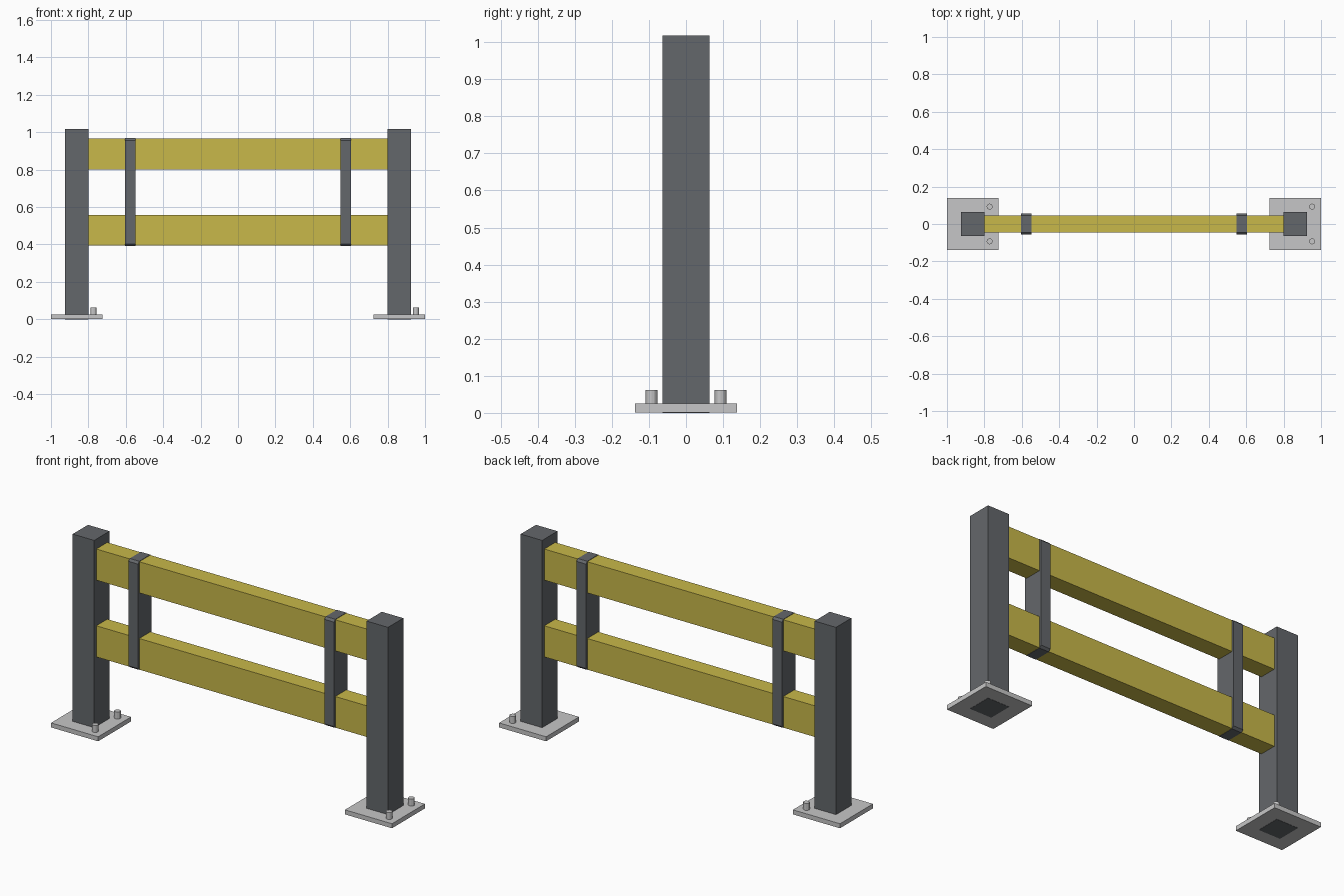
import bpy
import bmesh
from mathutils import Matrix

cube = bpy.data.objects.get("Cube")
if cube:
    bpy.data.objects.remove(cube, do_unlink=True)


def material(name, rgb):
    mat = bpy.data.materials.new(name)
    mat.use_nodes = True
    color = (*rgb, 1.0)
    mat.diffuse_color = color
    mat.node_tree.nodes["Principled BSDF"].inputs["Base Color"].default_value = color
    return mat


def finish(name, bm, mat):
    mesh = bpy.data.meshes.new(name)
    bm.to_mesh(mesh)
    bm.free()
    mesh.materials.append(mat)
    obj = bpy.data.objects.new(name, mesh)
    bpy.context.collection.objects.link(obj)
    return obj


def box(name, center, size, mat, chamfer=0):
    """Box with optional chamfers on the edges running along x."""
    bm = bmesh.new()
    bmesh.ops.create_cube(bm, size=1, matrix=Matrix.Translation(center) @ Matrix.Diagonal((*size, 1)))
    if chamfer:
        edges = [e for e in bm.edges if abs(e.verts[0].co.x - e.verts[1].co.x) > size[0] / 2]
        bmesh.ops.bevel(bm, geom=edges, offset=chamfer, segments=1, affect='EDGES')
    return finish(name, bm, mat)


def bolt(name, center, radius, height, mat):
    bm = bmesh.new()
    bmesh.ops.create_cone(bm, cap_ends=True, segments=12, radius1=radius, radius2=radius,
                          depth=height, matrix=Matrix.Translation(center))
    return finish(name, bm, mat)


yellow = material("safety yellow", (0.58, 0.48, 0.067))
dark = material("dark grey steel", (0.127, 0.136, 0.147))
silver = material("light grey metal", (0.565, 0.565, 0.57))

POST_X = 0.862

for side, sx in (("left", 1), ("right", -1)):
    x = sx * POST_X
    # Post passes through its base plate and shows underneath
    box(f"{side}_post", (x, 0, 0.509), (0.126, 0.128, 1.018), dark)
    box(f"{side}_base_plate", (x, 0, 0.013), (0.276, 0.276, 0.024), silver)
    # Both plates carry their bolts on the same +x side
    for end, sy in (("front", -1), ("back", 1)):
        bolt(f"{side}_{end}_bolt", (x + 0.09, sy * 0.093, 0.042), 0.016, 0.04, silver)
    # Upright strap joining the rails
    box(f"{side}_strap", (sx * 0.575, 0, 0.68), (0.056, 0.114, 0.576), dark, chamfer=0.011)

# Horizontal rails between the posts
for name, z in (("upper_rail", 0.883), ("lower_rail", 0.476)):
    box(name, (0, 0, z), (1.6, 0.092, 0.165), yellow)
